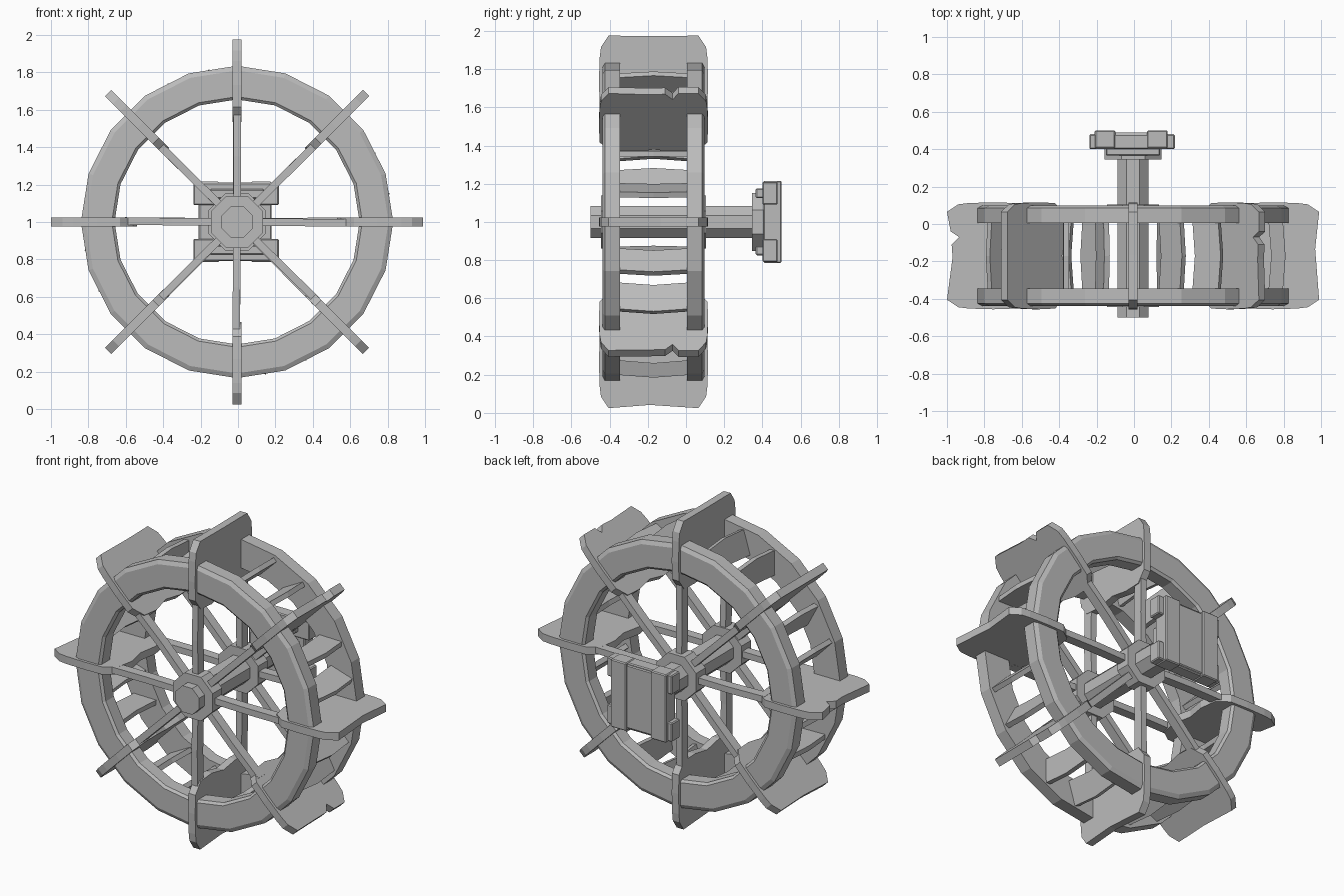
import bpy, bmesh, math, random
from mathutils import Matrix, Vector

random.seed(4)
cube = bpy.data.objects.get("Cube")
if cube:
    bpy.data.objects.remove(cube, do_unlink=True)

grey = bpy.data.materials.new("weathered_grey")
grey.use_nodes = True
COLOUR = (0.5, 0.5, 0.5, 1)
grey.diffuse_color = COLOUR
grey.node_tree.nodes["Principled BSDF"].inputs["Base Color"].default_value = COLOUR

HUB = Vector((-0.005, 0, 1.0))      # wheel axis
MID = -0.17                         # middle plane between the two rims


def finish(name, bm):
    bmesh.ops.recalc_face_normals(bm, faces=bm.faces)
    mesh = bpy.data.meshes.new(name)
    bm.to_mesh(mesh)
    bm.free()
    mesh.materials.append(grey)
    obj = bpy.data.objects.new(name, mesh)
    bpy.context.collection.objects.link(obj)
    return obj


def around_axle(angle):
    """Local x points outward at the angle, local y stays along the axle."""
    return Matrix.Translation(HUB) @ Matrix.Rotation(-math.radians(angle), 4, 'Y')


def plank(name, outline, thick, matrix):
    """Extrude an outline and centre its thickness on the local plane."""
    bm = bmesh.new()
    face = bm.faces.new([bm.verts.new((x, y, -thick / 2)) for x, y in outline])
    out = bmesh.ops.extrude_face_region(bm, geom=[face])
    tops = [v for v in out["geom"] if isinstance(v, bmesh.types.BMVert)]
    bmesh.ops.translate(bm, verts=tops, vec=(0, 0, thick))
    bm.transform(matrix)
    return finish(name, bm)


def lathe(name, profile, sides, turn=0):
    """Sweep a closed (radius, y) profile round the axle."""
    bm = bmesh.new()
    loops = []
    for i in range(sides):
        m = around_axle(turn + 360 * i / sides)
        loops.append([bm.verts.new(m @ Vector((r, y, 0))) for r, y in profile])
    n = len(profile)
    for i in range(sides):
        a, b = loops[i], loops[(i + 1) % sides]
        for j in range(n):
            k = (j + 1) % n
            bm.faces.new((a[j], a[k], b[k], b[j]))
    return finish(name, bm)


def drum(name, radius, y0, y1, sides=8, turn=22.5):
    """Solid faceted cylinder along the axle."""
    bm = bmesh.new()
    bmesh.ops.create_cone(bm, cap_ends=True, segments=sides, radius1=radius,
                          radius2=radius, depth=y1 - y0)
    bm.transform(Matrix.Translation(HUB + Vector((0, (y0 + y1) / 2, 0)))
                 @ Matrix.Rotation(math.pi / 2, 4, 'X')
                 @ Matrix.Rotation(math.radians(turn), 4, 'Z'))
    return finish(name, bm)


def box(name, x, y, z, bevel=0.006):
    bm = bmesh.new()
    bmesh.ops.create_cube(bm, size=1)
    for v in bm.verts:
        v.co = [lo + (c + 0.5) * (hi - lo) for c, (lo, hi) in zip(v.co, (x, y, z))]
    bmesh.ops.bevel(bm, geom=bm.edges[:], offset=bevel, segments=1, affect='EDGES')
    return finish(name, bm)


# Rims and hubs, mirrored front and back
for side, s in (("front", -1), ("back", 1)):
    def across(d):
        return MID + s * d
    rim = [(0.655, 0.175), (0.835, 0.175), (0.835, 0.255),
           (0.81, 0.268), (0.67, 0.268), (0.655, 0.255)]
    lathe(side + "_rim", [(r, across(d)) for r, d in rim], 20)
    ends = sorted((across(0.18), across(0.275)))
    drum(side + "_hub", 0.15, *ends)

    # Spokes, slightly uneven
    for i in range(8):
        y, w, j = across(0.22), 0.03, random.uniform(-0.008, 0.008)
        outline = [(0.1, y - w), (0.35, y - w + j), (0.6, y - w),
                   (0.6, y + w), (0.35, y + w + j), (0.1, y + w)]
        plank(f"{side}_spoke_{i + 1}", outline, 0.04,
              around_axle(45 * i + random.uniform(-0.6, 0.6)))

# Paddles that wrap over both rims, with worn edges
half = [(0.55, 0.23), (0.62, 0.282), (0.74, 0.286), (0.87, 0.282),
        (0.925, 0.275), (0.985, 0.235)]
for i in range(8):
    reach = 1.01 if i in (0, 4) else 0.99
    right = [(r * reach, MID + d) for r, d in half]
    left = [(r * reach, MID - d) for r, d in reversed(half)]
    dip = random.uniform(0.955, 0.975)
    outer = [(dip, MID + random.uniform(-0.05, 0.05))]
    if i % 3 == 1:                       # chipped outer edge
        c = MID + 0.1
        outer = [(0.975, c + 0.03), (0.93, c), (0.97, c - 0.04)] + outer
    inner = [(0.535, MID - 0.12), (0.56, MID), (0.54, MID + 0.12)]
    plank(f"paddle_{i + 1}", right + outer + left + inner, 0.048, around_axle(45 * i))

# Tilted bucket slats, two between each pair of paddles
bow, w, y0, y1 = 0.016, 0.078, -0.37, 0.03
for i in range(8):
    for j, back in enumerate((16, 32)):
        outline = [(-w, y0), (w, y0), (w + bow, MID), (w, y1), (-w, y1), (-w + bow, MID)]
        tilt = Matrix.Translation((0.74, 0, 0)) @ Matrix.Rotation(math.radians(30), 4, 'Y')
        plank(f"bucket_slat_{2 * i + j + 1}", outline, 0.03,
              around_axle(45 * i - back) @ tilt)

# Axle and wall bearing
drum("axle", 0.09, -0.5, 0.43)
drum("bearing_collar", 0.165, 0.345, 0.41)
box("bearing_panel", (-0.15, 0.13), (0.42, 0.488), (0.8, 1.2))
for side, x0 in (("right", -0.21), ("left", 0.07)):
    box(side + "_bearing_post", (x0, x0 + 0.11), (0.405, 0.5), (0.785, 1.215))
for level, z0 in (("lower", 0.79), ("upper", 1.09)):
    box(level + "_bearing_board", (-0.238, 0.218), (0.4, 0.48), (z0, z0 + 0.12))
    box(level + "_bearing_cleat", (-0.15, 0.14), (0.365, 0.41),
        (z0 + 0.035, z0 + 0.085))
